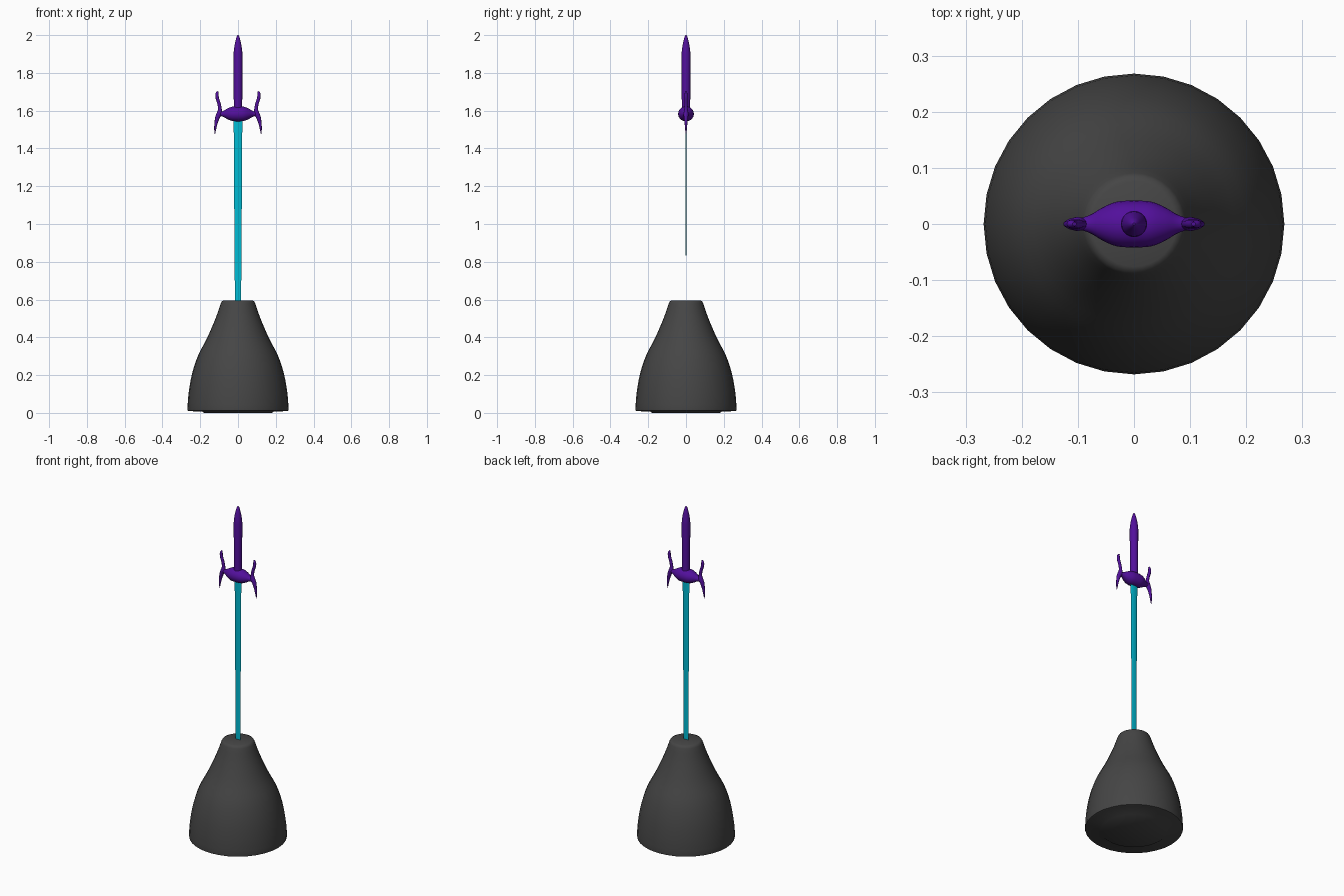
import bpy, bmesh, math
from mathutils import Vector

if "Cube" in bpy.data.objects:
    bpy.data.objects.remove(bpy.data.objects["Cube"])


def material(name, rgb):
    m = bpy.data.materials.new(name)
    m.diffuse_color = (*rgb, 1)
    m.use_nodes = True
    m.node_tree.nodes["Principled BSDF"].inputs["Base Color"].default_value = m.diffuse_color
    return m


GREY = material("dark grey", (0.06, 0.06, 0.06))
PURPLE = material("purple", (0.085, 0.005, 0.33))
CYAN = material("cyan", (0.0, 0.50, 0.66))


def loft(name, rings, mat, angle=40):
    """Skin closed rings of points, cap both ends."""
    bm = bmesh.new()
    vs = [[bm.verts.new(p) for p in r] for r in rings]
    n = len(rings[0])
    for a, b in zip(vs, vs[1:]):
        for i in range(n):
            j = (i + 1) % n
            bm.faces.new((a[i], a[j], b[j], b[i]))
    bm.faces.new(vs[0])
    bm.faces.new(vs[-1])
    bmesh.ops.recalc_face_normals(bm, faces=bm.faces)
    me = bpy.data.meshes.new(name)
    bm.to_mesh(me)
    bm.free()
    me.materials.append(mat)
    ob = bpy.data.objects.new(name, me)
    bpy.context.collection.objects.link(ob)
    bpy.ops.object.select_all(action='DESELECT')
    ob.select_set(True)
    bpy.context.view_layer.objects.active = ob
    bpy.ops.object.shade_smooth_by_angle(angle=math.radians(angle))
    return ob


def smooth(points, steps=4):
    """Catmull-Rom resampling of control points."""
    p = [Vector(q) for q in points]
    p = [2 * p[0] - p[1]] + p + [2 * p[-1] - p[-2]]
    out = []
    for a, b, c, d in zip(p, p[1:], p[2:], p[3:]):
        for k in range(steps):
            t = k / steps
            out.append(0.5 * (2 * b + (c - a) * t + (2 * a - 5 * b + 4 * c - d) * t * t
                              + (3 * b - a - 3 * c + d) * t ** 3))
    return out + [p[-2]]


def circle(n):
    return [(math.cos(2 * math.pi * i / n), math.sin(2 * math.pi * i / n)) for i in range(n)]


def lathe_z(name, profile, n, mat, angle=40):
    return loft(name, [[(r * c, r * s, z) for c, s in circle(n)] for r, z in profile], mat, angle)


# Bell-shaped stand, with a slightly recessed foot
side = smooth([(0.268, 0.02, 0), (0.262, 0.1, 0), (0.245, 0.2, 0), (0.213, 0.3, 0),
               (0.162, 0.4, 0), (0.119, 0.5, 0), (0.091, 0.58, 0)], 3)
profile = [(0.18, 0.0), (0.19, 0.008), (0.26, 0.009), (0.267, 0.012)]
profile += [(p.x, p.y) for p in side] + [(0.086, 0.59), (0.076, 0.595)]
lathe_z("stand", profile, 32, GREY, 50)

# Thin tapering blade, point down into the stand
rings = []
for z, w, t in ((1.57, 0.025, 0.003), (1.49, 0.024, 0.003), (1.48, 0.021, 0.003),
                (1.08, 0.020, 0.0025), (1.07, 0.0185, 0.002), (0.72, 0.0175, 0.001),
                (0.50, 0.014, 0.0008), (0.42, 0.002, 0.0005)):
    rings.append([(w, 0, z), (w * 0.6, t, z), (-w * 0.6, t, z),
                  (-w, 0, z), (-w * 0.6, -t, z), (w * 0.6, -t, z)])
loft("blade", rings, CYAN, 20)

# Round grip with an ogive point
lathe_z("grip", [(0.022, 1.57), (0.023, 1.75), (0.0235, 1.90), (0.022, 1.92), (0.0175, 1.95),
                 (0.012, 1.975), (0.006, 1.995), (0.002, 2.0)], 20, PURPLE)

# Spindle-shaped guard along x
half = smooth([(0, 0.042, 0), (0.03, 0.040, 0), (0.055, 0.030, 0), (0.075, 0.018, 0),
               (0.09, 0.012, 0), (0.105, 0.009, 0)], 3)
spindle = [(-p.x, p.y) for p in reversed(half[1:])] + [(p.x, p.y) for p in half]
loft("guard", [[(x, r * c, 1.583 + r * 0.95 * s) for c, s in circle(20)] for x, r in spindle], PURPLE)

# Curved prongs at both guard ends: (x, z, radius)
PRONG = [(0.106, 1.702, 0.004), (0.111, 1.690, 0.008), (0.110, 1.668, 0.009), (0.100, 1.635, 0.009),
         (0.096, 1.608, 0.010), (0.099, 1.585, 0.014), (0.109, 1.563, 0.012),
         (0.117, 1.530, 0.008), (0.121, 1.500, 0.005), (0.122, 1.475, 0.001)]
path = smooth(PRONG, 4)
for sign, label in ((-1, "left"), (1, "right")):
    rings = []
    for i, p in enumerate(path):
        q, o = path[min(i + 1, len(path) - 1)], path[max(i - 1, 0)]
        d = Vector((q.x - o.x, q.y - o.y)).normalized()
        rings.append([(sign * (p.x - d.y * p.z * c), p.z * 0.9 * s, p.y + d.x * p.z * c)
                      for c, s in circle(12)])
    loft(label + "_prong", rings, PURPLE, 60)
